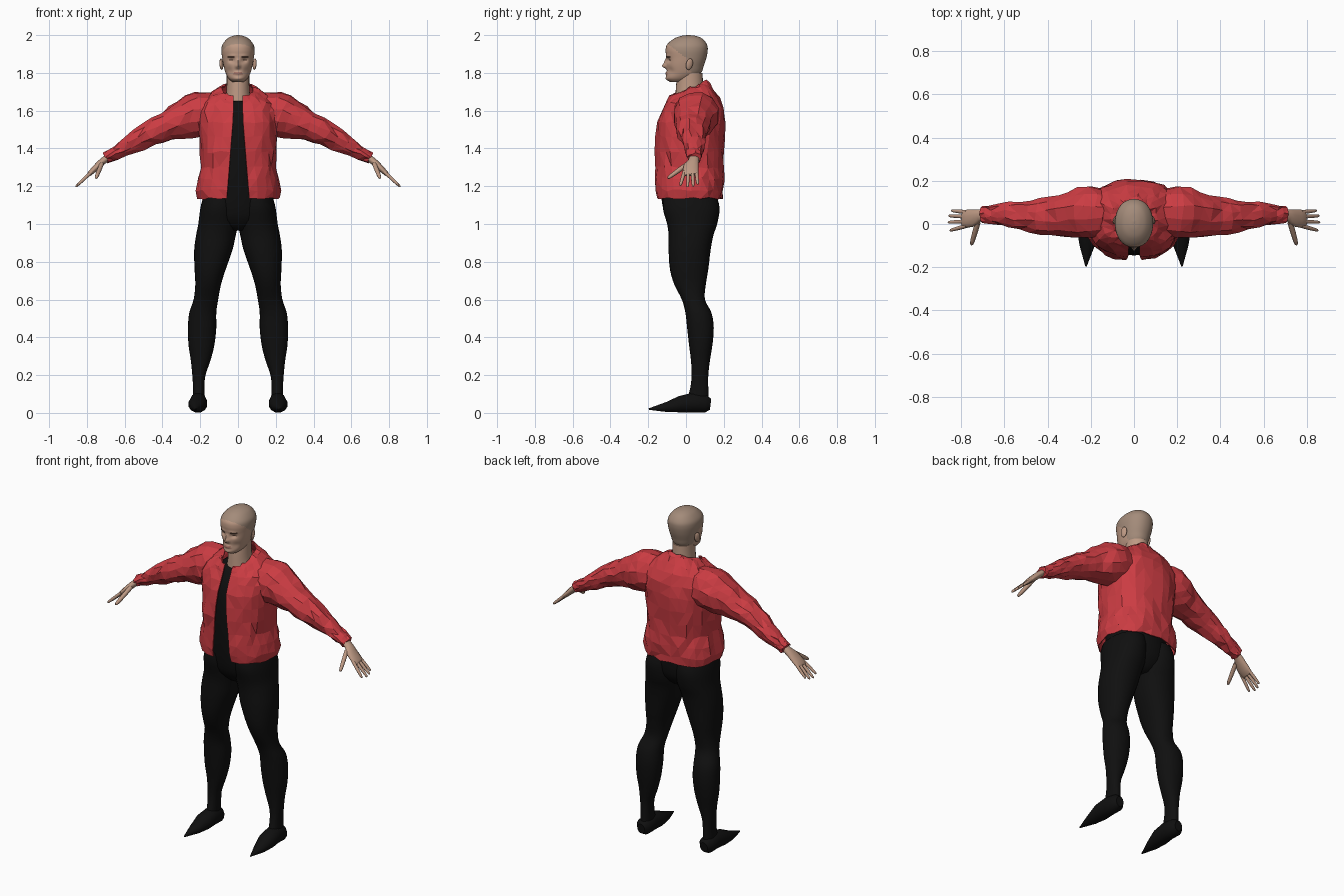
import bpy, bmesh, math, random
from mathutils import Vector

random.seed(4)
old = bpy.data.objects.get("Cube")
if old:
    bpy.data.objects.remove(old, do_unlink=True)


def material(name, rgb):
    m = bpy.data.materials.new(name)
    m.use_nodes = True
    m.diffuse_color = (*rgb, 1)
    bsdf = m.node_tree.nodes["Principled BSDF"]
    bsdf.inputs["Base Color"].default_value = (*rgb, 1)
    bsdf.inputs["Roughness"].default_value = 0.8
    return m


RED = material("jacket red", (0.6, 0.045, 0.055))
BLACK = material("cloth black", (0.005, 0.005, 0.005))
SKIN = material("skin", (0.51, 0.32, 0.23))
SCALP = material("shaved scalp", (0.37, 0.26, 0.195))
LIPS = material("lips", (0.36, 0.17, 0.13))
BROWN = material("brow brown", (0.09, 0.05, 0.035))


def smooth_rows(rows, k):
    """Catmull-Rom interpolation between rows of section values."""
    out = []
    for i in range(len(rows) - 1):
        p = [rows[max(0, i - 1)], rows[i], rows[i + 1], rows[min(len(rows) - 1, i + 2)]]
        for j in range(k):
            t = j / k
            out.append([b + 0.5 * t * (c - a + t * (2 * a - 5 * b + 4 * c - d + t * (3 * (b - c) + d - a)))
                        for a, b, c, d in zip(*p)])
    return out + [list(rows[-1])]


def power(v, e):
    return math.copysign(abs(v) ** e, v)


def level_ring(z, x0, x1, yf, yb, sides=24, n=2.0, tilt=0.0, gap=0.0):
    """Rounded section at one height; a gap leaves the front open."""
    a, b, cx, cy = (x1 - x0) / 2, (yb - yf) / 2, (x0 + x1) / 2, (yf + yb) / 2
    start = math.asin((gap / a) ** (n / 2)) if gap else 0
    steps = sides - 1 if gap else sides
    ring = []
    for i in range(sides):
        t = start + (2 * math.pi - 2 * start) * i / steps
        y = -b * power(math.cos(t), 2 / n)
        ring.append(Vector((cx + a * power(math.sin(t), 2 / n), cy + y, z + tilt * y)))
    return ring


def tube_rings(rows, sides, side_axis):
    """Sections square to a path of (x, y, z, width, thickness)."""
    pts = [Vector(r[:3]) for r in rows]
    rings = []
    for i, r in enumerate(rows):
        t = (pts[min(i + 1, len(pts) - 1)] - pts[max(i - 1, 0)]).normalized()
        u = (side_axis - t * side_axis.dot(t)).normalized()
        v = t.cross(u)
        rings.append([pts[i] + u * r[3] * math.cos(q) + v * r[4] * math.sin(q)
                      for q in (2 * math.pi * (k + 0.5) / sides for k in range(sides))])
    return rings


def loft(name, rings, mats, closed=True, rough=0.0, angle=60, mirror=False, thick=0.0, shape=None, rule=None):
    bm = bmesh.new()
    grid = []
    for ring in rings:
        row = []
        for k, co in enumerate(ring):
            co = shape(co) if shape else co
            edge = not closed and k in (0, len(ring) - 1)
            if rough and not edge:
                co = co + Vector([random.uniform(-rough, rough) for _ in range(3)])
            row.append(bm.verts.new(co))
        grid.append(row)
    n = len(grid[0])
    for r0, r1 in zip(grid, grid[1:]):
        for k in range(n if closed else n - 1):
            j = (k + 1) % n
            bm.faces.new((r0[k], r0[j], r1[j], r1[k]))
    if closed:
        bm.faces.new(grid[0])
        bm.faces.new(grid[-1])
    bmesh.ops.recalc_face_normals(bm, faces=bm.faces)
    if rough:
        bmesh.ops.triangulate(bm, faces=bm.faces)
    if rule:
        for f in bm.faces:
            f.material_index = rule(f.calc_center_median())
    me = bpy.data.meshes.new(name)
    bm.to_mesh(me)
    bm.free()
    for m in mats:
        me.materials.append(m)
    ob = bpy.data.objects.new(name, me)
    bpy.context.collection.objects.link(ob)
    finish(ob, angle, mirror)
    if thick:
        mod = ob.modifiers.new("cloth thickness", "SOLIDIFY")
        mod.thickness = thick
    return ob


def finish(ob, angle, mirror):
    if angle:
        bpy.ops.object.select_all(action="DESELECT")
        ob.select_set(True)
        bpy.context.view_layer.objects.active = ob
        bpy.ops.object.shade_smooth_by_angle(angle=math.radians(angle))
    if mirror:
        mod = ob.modifiers.new("other side", "MIRROR")
        centre = bpy.data.objects.get("mirror_centre")
        if not centre:
            centre = bpy.data.objects.new("mirror_centre", None)
            bpy.context.collection.objects.link(centre)
            centre.hide_render = True
        mod.mirror_object = centre


X, Y = Vector((1, 0, 0)), Vector((0, 1, 0))

# Legs: height, inner x, outer x, front y, back y
leg = [(1.14, 0, .185, -.12, .165), (1.08, 0, .2, -.122, .178), (1.0, 0, .21, -.1, .165),
       (.94, .012, .222, -.092, .145), (.86, .03, .232, -.092, .13), (.76, .065, .23, -.085, .118),
       (.68, .09, .226, -.062, .105), (.6, .105, .235, -.022, .1), (.53, .115, .258, -.003, .135),
       (.45, .115, .265, .006, .147), (.36, .125, .262, .016, .14), (.28, .145, .25, .026, .127),
       (.2, .172, .242, .03, .118), (.13, .178, .238, .022, .118), (.05, .175, .24, 0, .12)]
loft("legs", [level_ring(*r, n=2.2) for r in smooth_rows(leg, 3)], [BLACK], mirror=True)

# Pointed feet, heel to toe
foot = [(.21, .13, .045, .025, .03), (.21, .105, .048, .046, .048), (.21, .04, .055, .046, .055),
        (.213, -.03, .046, .052, .045), (.217, -.1, .031, .036, .028), (.222, -.197, .02, .003, .004)]
loft("feet", tube_rings(foot, 12, X), [BLACK], mirror=True, angle=45)

# Hips and shirt
shirt = [(.965, .05, -.05, .1, 0), (1.02, .17, -.1, .15, 0), (1.1, .185, -.125, .168, 0),
         (1.25, .17, -.142, .17, 0), (1.42, .17, -.145, .17, 0), (1.55, .17, -.128, .17, 0),
         (1.62, .14, -.103, .14, .1), (1.665, .08, -.077, .105, .2)]
loft("shirt", [level_ring(z, -a, a, f, b, tilt=t) for z, a, f, b, t in smooth_rows(shirt, 2)], [BLACK])

# Open jacket body: height, half width, front, back, tilt
body = [(1.135, .215, -.155, .195, 0), (1.18, .225, -.165, .2, 0), (1.24, .212, -.166, .2, 0),
        (1.3, .196, -.165, .195, 0), (1.38, .2, -.168, .2, 0), (1.46, .205, -.165, .205, 0),
        (1.54, .215, -.153, .205, 0), (1.6, .225, -.13, .195, .05), (1.65, .2, -.11, .175, .1),
        (1.685, .15, -.1, .15, .2), (1.712, .105, -.092, .125, .32), (1.718, .08, -.085, .105, .42)]
rings = [level_ring(z, -a, a, f, b, sides=26, n=2.4, tilt=t, gap=max(.025, .06 - .08 * (z - 1.13)))
         for z, a, f, b, t in body]
loft("jacket_body", rings, [RED], closed=False, rough=.007, angle=0, thick=.006)

# Sleeves
sleeve = [(.12, .05, 1.6, .1, .1), (.2, .055, 1.582, .125, .118), (.28, .045, 1.556, .11, .108),
          (.38, .035, 1.515, .09, .078), (.47, .035, 1.475, .076, .068), (.57, .045, 1.42, .06, .05),
          (.65, .045, 1.376, .046, .035), (.7, .045, 1.35, .036, .027)]
loft("sleeves", tube_rings(smooth_rows(sleeve, 2), 12, Y), [RED], rough=.007, angle=0, mirror=True)

# Palms, fingers and thumbs
palm = [(.67, .045, 1.367, .024, .017), (.715, .04, 1.333, .029, .019), (.745, .028, 1.305, .041, .018),
        (.785, .024, 1.267, .042, .013), (.792, .024, 1.26, .036, .008)]
loft("palms", tube_rings(smooth_rows(palm, 2), 12, Y), [SKIN], mirror=True)


def finger(name, base, tip, r):
    a, b = Vector(base), Vector(tip)
    rows = [(*a.lerp(b, t), r * w, r * w) for t, w in ((0, 1), (.45, 1), (.8, .85), (.95, .65), (1, .25))]
    loft(name, tube_rings(rows, 8, Y), [SKIN], mirror=True)


for name, y0, y1, reach in (("little_fingers", .055, .062, .82), ("ring_fingers", .034, .038, .96),
                            ("middle_fingers", .012, .008, 1), ("index_fingers", -.009, -.03, .9)):
    finger(name, (.775, y0, 1.276), (.775 + .085 * reach, y1, 1.276 - .08 * reach), .0095)
finger("thumbs", (.722, .008, 1.318), (.752, -.097, 1.242), .0125)

# Neck
neck = [(1.62, .075, -.06, .1), (1.68, .064, -.056, .095), (1.74, .06, -.052, .09), (1.8, .06, -.045, .088)]
loft("neck", [level_ring(z, -a, a, f, b) for z, a, f, b in smooth_rows(neck, 2)], [SKIN])

# Head, with features pushed out of or into the front: x, z, spread x, spread z, depth
features = [(.034, 1.866, .014, .011, .013), (0, 1.836, .011, .012, -.022), (0, 1.858, .008, .016, -.011),
            (.03, 1.89, .022, .007, -.004), (0, 1.797, .02, .008, -.007), (0, 1.815, .02, .006, .002),
            (.045, 1.812, .016, .018, .006), (0, 1.768, .02, .01, -.004)]


def face_shape(co):
    co = co.copy()
    if co.y < -.02:
        co.y += sum(d * math.exp(-((abs(co.x) - x) / sx) ** 2 - ((co.z - z) / sz) ** 2)
                    for x, z, sx, sz, d in features)
    return co


def face_colour(c):
    x, y, z = abs(c.x), c.y, c.z
    if z > 1.88 - .75 * y - 3 * max(0, y - .01):
        return 1
    if y < -.05:
        if abs(z - 1.797) < .007 and x < .023:
            return 2
        if .016 < x < .055 and abs(z - 1.886) < .005:
            return 3
        if .022 < x < .045 and abs(z - 1.867) < .0045:
            return 3
    return 0


head = [(1.752, .03, -.085, 0), (1.77, .05, -.104, .04), (1.8, .066, -.102, .08), (1.84, .077, -.104, .095),
        (1.88, .084, -.104, .108), (1.92, .088, -.108, .115), (1.95, .082, -.1, .111),
        (1.98, .058, -.066, .088), (1.995, .03, -.028, .055), (2.0, .004, .008, .016)]
loft("head", [level_ring(z, -a, a, f, b, sides=64, n=2.15) for z, a, f, b in smooth_rows(head, 8)],
     [SKIN, SCALP, LIPS, BROWN], shape=face_shape, rule=face_colour)

# Ears
bpy.ops.mesh.primitive_uv_sphere_add(segments=14, ring_count=8, location=(.088, .018, 1.846),
                                     rotation=(-.2, .12, .35))
ears = bpy.context.object
ears.name = "ears"
ears.scale = (.009, .019, .031)
ears.data.materials.append(SKIN)
finish(ears, 60, True)
